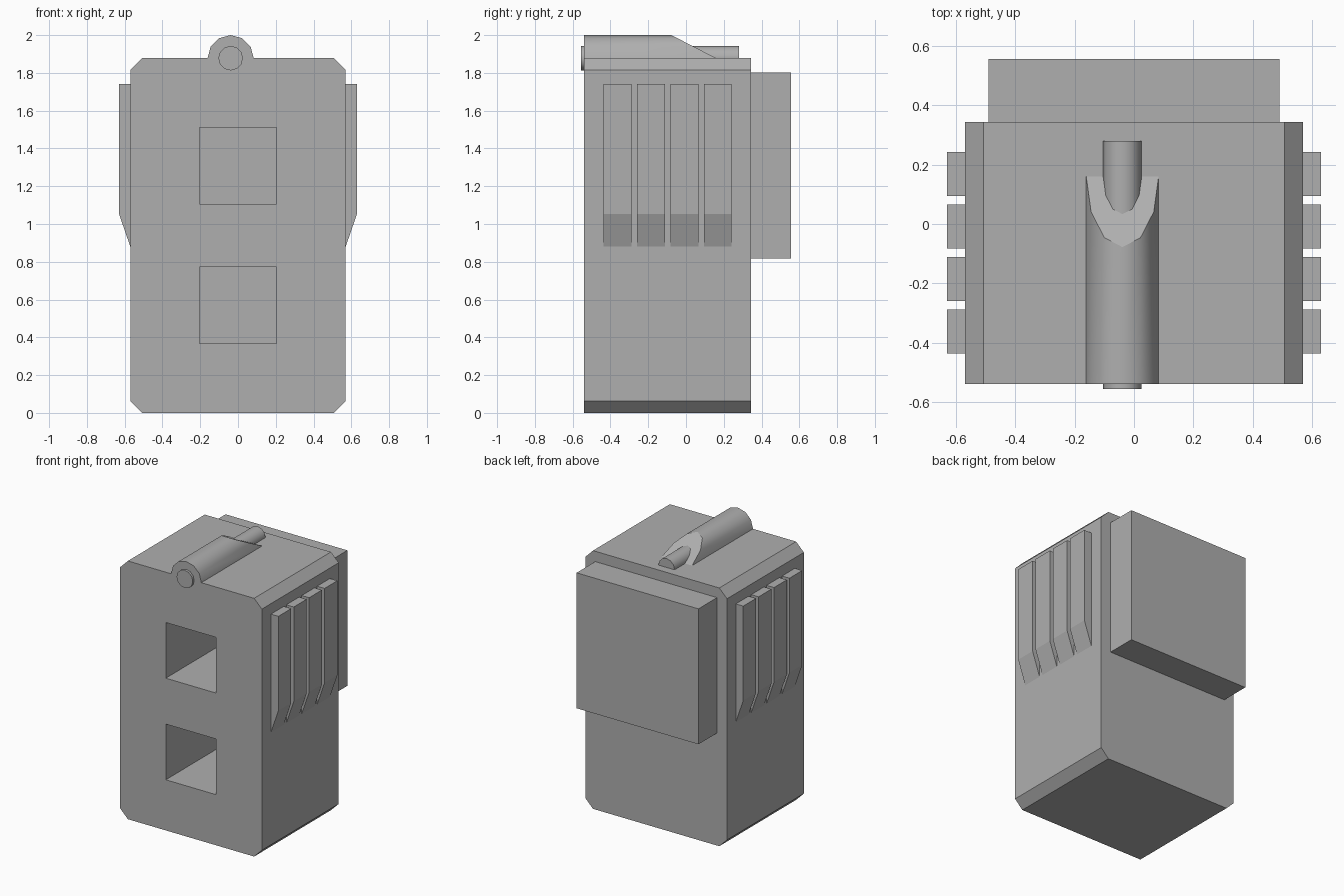
import bpy, bmesh, math

if "Cube" in bpy.data.objects:
    bpy.data.objects.remove(bpy.data.objects["Cube"])

# Mid grey paint used on every part
grey = bpy.data.materials.new("mid_grey")
grey.diffuse_color = (0.43, 0.43, 0.43, 1)
grey.use_nodes = True
grey.node_tree.nodes["Principled BSDF"].inputs["Base Color"].default_value = grey.diffuse_color


def loft(name, ring_a, ring_b):
    """Closed solid between two matching outlines."""
    bm = bmesh.new()
    a = [bm.verts.new(p) for p in ring_a]
    b = [bm.verts.new(p) for p in ring_b]
    n = len(a)
    bm.faces.new(a)
    bm.faces.new(b[::-1])
    for i in range(n):
        j = (i + 1) % n
        bm.faces.new((a[j], a[i], b[i], b[j]))
    bmesh.ops.recalc_face_normals(bm, faces=bm.faces)
    mesh = bpy.data.meshes.new(name)
    bm.to_mesh(mesh)
    bm.free()
    mesh.materials.append(grey)
    obj = bpy.data.objects.new(name, mesh)
    bpy.context.collection.objects.link(obj)
    return obj


def prism(name, profile, y0, y1):
    """Extrude an (x, z) profile along y."""
    return loft(name, [(x, y0, z) for x, z in profile],
                [(x, y1, z) for x, z in profile])


def box(name, x0, x1, y0, y1, z0, z1):
    return prism(name, [(x0, z0), (x1, z0), (x1, z1), (x0, z1)], y0, y1)


def activate(obj):
    bpy.ops.object.select_all(action='DESELECT')
    obj.select_set(True)
    bpy.context.view_layer.objects.active = obj


def smooth(obj):
    """Smooth the round sides, keep the end faces flat."""
    activate(obj)
    bpy.ops.object.shade_smooth_by_angle(angle=math.radians(35))
    ends = [p for p in obj.data.polygons if len(p.vertices) > 4]
    sharp = {key for p in ends for key in p.edge_keys}
    for p in ends:
        p.use_smooth = False
    for edge in obj.data.edges:
        if edge.key in sharp:
            edge.use_edge_sharp = True


# Main body with chamfered long edges
W, H, C = 0.57, 1.878, 0.062
FRONT, BACK = -0.54, 0.343
body = prism("body", [(-W + C, 0), (W - C, 0), (W, C), (W, H - C),
                      (W - C, H), (-W + C, H), (-W, H - C), (-W, C)], FRONT, BACK)

# Two deep square sockets in the front
for z0 in (0.368, 1.107):
    cutter = box("socket_cutter", -0.203, 0.203, FRONT - 0.1, 0.2, z0, z0 + 0.405)
    cutter.hide_render = True
    mod = body.modifiers.new("socket", 'BOOLEAN')
    mod.operation = 'DIFFERENCE'
    mod.solver = 'EXACT'
    mod.object = cutter
    activate(body)
    bpy.ops.object.modifier_apply(modifier=mod.name)
    bpy.data.objects.remove(cutter)

# Back box
box("back_box", -0.49, 0.49, BACK, 0.557, 0.818, 1.803)

# Tapered ribs on both sides
for side, label in ((-1, "left"), (1, "right")):
    profile = [(side * x, z) for x, z in
               ((W, 0.88), (0.63, 1.053), (0.63, 1.74), (W, 1.74))]
    for i in range(4):
        y = -0.436 + i * 0.177
        prism(f"{label}_rib_{i + 1}", profile, y, y + 0.147)

# Half-round hinge housing, cut at a slant at the back
CX, R = -0.039, 0.122
arc = [(CX + R * math.cos(math.pi * i / 6), H + R * math.sin(math.pi * i / 6))
       for i in range(7)]
smooth(loft("hinge_housing", [(x, FRONT, z) for x, z in arc],
            [(x, 0.16 - 1.95 * (z - H), z) for x, z in arc]))

# Pin through the housing
circle = [(CX + 0.065 * math.cos(math.tau * i / 12), H + 0.065 * math.sin(math.tau * i / 12))
          for i in range(12)]
smooth(prism("hinge_pin", circle, -0.557, 0.28))
